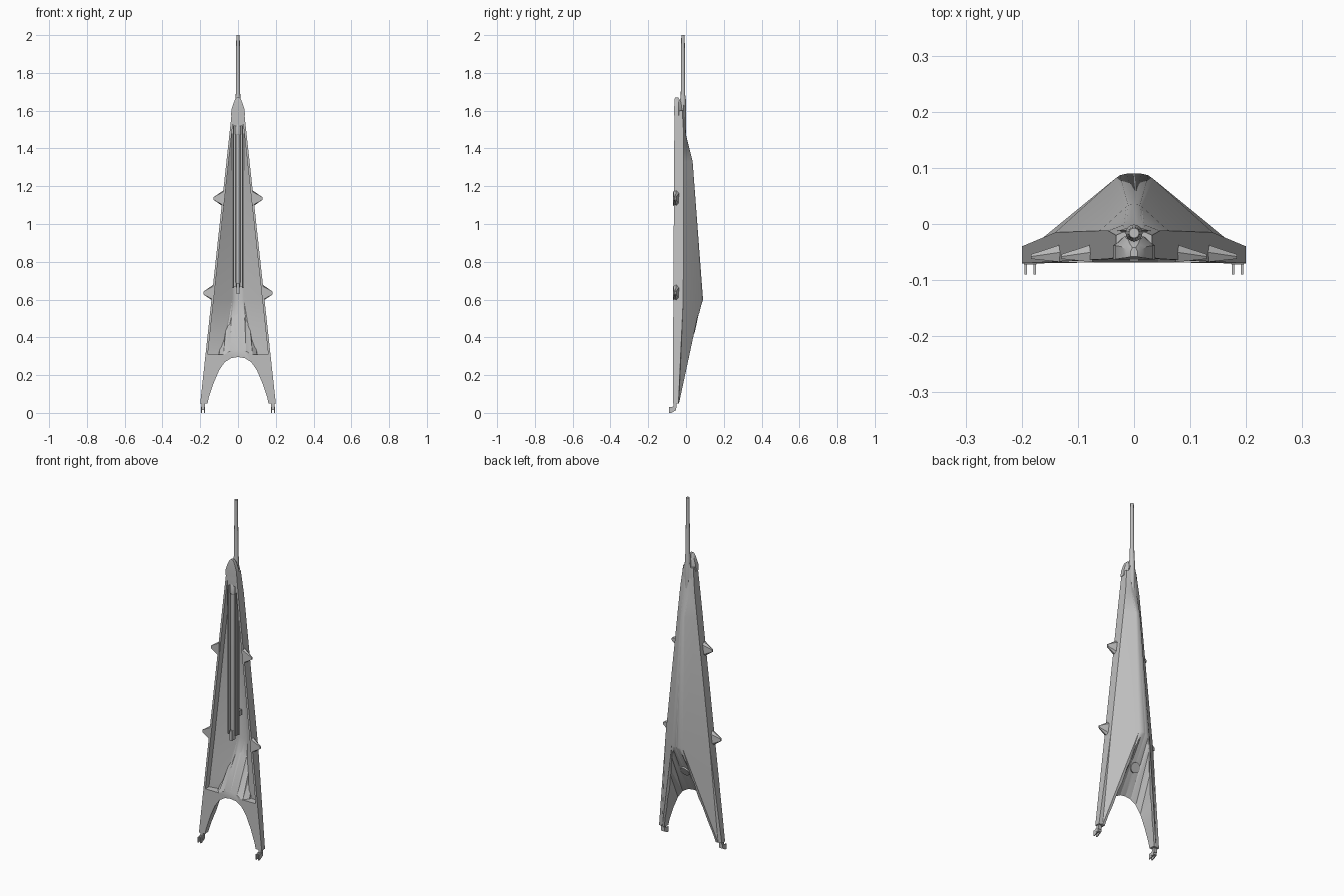
import bpy, bmesh, math
from mathutils import Vector

if "Cube" in bpy.data.objects:
    bpy.data.objects.remove(bpy.data.objects["Cube"])

grey = bpy.data.materials.new("hull_grey")
grey.diffuse_color = (0.52, 0.52, 0.52, 1)
grey.use_nodes = True
grey.node_tree.nodes["Principled BSDF"].inputs["Base Color"].default_value = grey.diffuse_color


def finish(name, bm, angle=30):
    bmesh.ops.recalc_face_normals(bm, faces=bm.faces[:])
    me = bpy.data.meshes.new(name)
    bm.to_mesh(me)
    bm.free()
    me.materials.append(grey)
    ob = bpy.data.objects.new(name, me)
    bpy.context.collection.objects.link(ob)
    smooth(ob, angle)
    return ob


def smooth(ob, angle=30):
    bpy.ops.object.select_all(action='DESELECT')
    ob.select_set(True)
    bpy.context.view_layer.objects.active = ob
    bpy.ops.object.shade_smooth_by_angle(angle=math.radians(angle))


def loft(name, rings, triangulate=False):
    """Skin between closed rings of equal length and cap both ends."""
    bm = bmesh.new()
    vs = [[bm.verts.new(p) for p in r] for r in rings]
    n = len(rings[0])
    for a, b in zip(vs, vs[1:]):
        for i in range(n):
            j = (i + 1) % n
            bm.faces.new((a[i], a[j], b[j], b[i]))
    bm.faces.new(vs[0])
    bm.faces.new(vs[-1])
    if triangulate:
        bmesh.ops.triangulate(bm, faces=bm.faces[:])
    return finish(name, bm)


def box(name, x0, x1, y0, y1, z0, z1):
    return loft(name, [[(x0, y0, z), (x1, y0, z), (x1, y1, z), (x0, y1, z)] for z in (z0, z1)])


def lathe(name, profile, y=0.0, n=20):
    """Round part about a vertical axis from (radius, z) pairs."""
    return loft(name, [[(r * math.cos(2 * math.pi * i / n), y + r * math.sin(2 * math.pi * i / n), z)
                        for i in range(n)] for r, z in profile])


def subtract(ob, cutter):
    m = ob.modifiers.new("cut", 'BOOLEAN')
    m.operation, m.solver, m.object = 'DIFFERENCE', 'EXACT', cutter
    bpy.context.view_layer.objects.active = ob
    bpy.ops.object.modifier_apply(modifier=m.name)


def width(z):
    return 0.2 - (z - 0.05) * 0.1084


def section(z, w, yf, ys, rh, yr):
    """Hull cross-section: flat front, short side walls, rounded ridge at the back."""
    d = (yr - ys) * 0.09
    half = [(w, yf), (w, ys), (rh, yr - d), (rh * 0.75, yr - d * 0.35), (rh * 0.35, yr)]
    pts = half + [(-x, y) for x, y in reversed(half)]
    return [(x, y, z) for x, y in pts]


# Main hull with hollow front
hull = loft("hull", [section(z, width(z), *r) for z, *r in (
    (0.05, -0.07, -0.04, 0.178, -0.037),
    (0.6, -0.067, -0.015, 0.034, 0.09),
    (1.33, -0.063, -0.012, 0.014, 0.035),
    (1.47, -0.062, -0.012, 0.018, 0.0),
    (1.6, -0.06, -0.02, 0.02, -0.014))], True)
cavity = loft("cavity_cutter", [section(z, width(z) - 0.012, -0.1, *r) for z, *r in (
    (0.31, -0.036, 0.08, -0.02),
    (0.6, -0.03, 0.03, 0.05),
    (1.33, -0.027, 0.014, 0.005),
    (1.55, -0.03, 0.01, -0.027))], True)


def channel(name, dx, dz):
    """Flaring arch between the legs, low at the front and tall at the back."""
    front = [(0.172, 0.0), (0.155, 0.08), (0.13, 0.155), (0.1, 0.225), (0.07, 0.267), (0.035, 0.288)]
    back = [(0.185, 0.0), (0.135, 0.2), (0.085, 0.39), (0.055, 0.52), (0.037, 0.6), (0.02, 0.63)]
    rings = []
    for y, arc, top in ((-0.07, front, 0.293), (0.11, back, 0.64)):
        half = [(0.2 + dx, -0.1)] + [(x + dx, z + dz) for x, z in arc]
        pts = half + [(0, top + dz)] + [(-x, z) for x, z in reversed(half)]
        rings.append([(x, y, z) for x, z in pts])
    # carry the surface a little beyond the front face
    rings.insert(0, [(a[0], -0.12, a[2]) for a in rings[0]])
    return loft(name, rings, True)


arch = channel("arch_cutter", 0, 0)
arch_wall = channel("arch_wall_cutter", 0.008, 0.036)
subtract(cavity, arch_wall)
subtract(hull, cavity)
subtract(hull, arch)
for c in (cavity, arch, arch_wall):
    bpy.data.objects.remove(c)
smooth(hull, 28)

# Round port in the rear channel
bm = bmesh.new()
bmesh.ops.create_cone(bm, cap_ends=True, segments=24, radius1=0.028, radius2=0.028, depth=0.016)
port = finish("rear_port", bm)
port.location = (0, 0.005, 0.433)
port.rotation_euler = Vector((0, 0.89, -0.46)).to_track_quat('Z', 'Y').to_euler()

# Nose cap and mast
cap = []
for z, w, y0, y1 in ((1.575, 0.037, -0.063, -0.022), (1.61, 0.034, -0.063, -0.022),
                     (1.645, 0.022, -0.061, -0.027), (1.662, 0.014, -0.06, -0.036),
                     (1.67, 0.006, -0.058, -0.042)):
    cap.append([(-w, y0, z), (w, y0, z), (w, y0 * 0.4 + y1 * 0.6, z), (w * 0.5, y1, z),
                (-w * 0.5, y1, z), (-w, y0 * 0.4 + y1 * 0.6, z)])
loft("nose_cap", cap)
lathe("mast", [(0.006, 1.38), (0.015, 1.45), (0.015, 1.66), (0.012, 1.68), (0.009, 2.0)], -0.016)
for s in (-1, 1):
    loft("mast_fin", [[(0, -0.019, z), (s * w, -0.012, z), (0, -0.003, z)]
                      for z, w in ((1.5, 0.03), (1.58, 0.028), (1.64, 0.012))])

# Central rail assembly inside the cavity
for s in (-1, 1):
    box("rail", s * 0.02, s * 0.027, -0.058, -0.03, 0.66, 1.54)
    box("rail_lip", s * 0.027, s * 0.032, -0.042, -0.034, 0.66, 1.54)
box("rail_bed", -0.022, 0.022, -0.034, -0.028, 0.67, 1.54)
lathe("piston", [(0.009, 0.66), (0.012, 0.69), (0.012, 1.47), (0.015, 1.475), (0.015, 1.52), (0.01, 1.53)], -0.046)
box("piston_foot", -0.008, 0.008, -0.066, -0.036, 0.63, 0.685)
box("rail_top_bracket", -0.026, 0.026, -0.058, -0.026, 1.52, 1.55)
for z in (0.75, 1.45):
    box("rail_mount", -0.012, 0.012, -0.03, 0.02 if z < 1 else -0.01, z, z + 0.03)

for s in (-1, 1):
    # Pointed side fins
    for z in (0.635, 1.135):
        b, t = width(z) - 0.008, width(z) + 0.047
        loft("side_fin", [
            [(s * b, -0.068, z - 0.037), (s * b, -0.05, z - 0.045), (s * b, -0.036, z - 0.03),
             (s * b, -0.036, z + 0.03), (s * b, -0.05, z + 0.045), (s * b, -0.068, z + 0.037)],
            [(s * t, -0.062, z - 0.007), (s * t, -0.058, z - 0.007), (s * t, -0.054, z - 0.006),
             (s * t, -0.054, z + 0.006), (s * t, -0.058, z + 0.007), (s * t, -0.062, z + 0.007)]])
    # Clamp feet
    c = s * 0.185
    box("ankle", c - 0.009, c + 0.009, -0.066, -0.05, 0.026, 0.055)
    box("foot_block", c - 0.011, c + 0.011, -0.072, -0.053, 0.014, 0.034)
    for d in (-0.008, 0.008):
        loft("foot_prong", [[(x, -0.09, 0.0), (x, -0.078, 0.0), (x, -0.053, 0.014),
                             (x, -0.053, 0.03), (x, -0.09, 0.03)]
                            for x in (c + d - 0.0025, c + d + 0.0025)])
